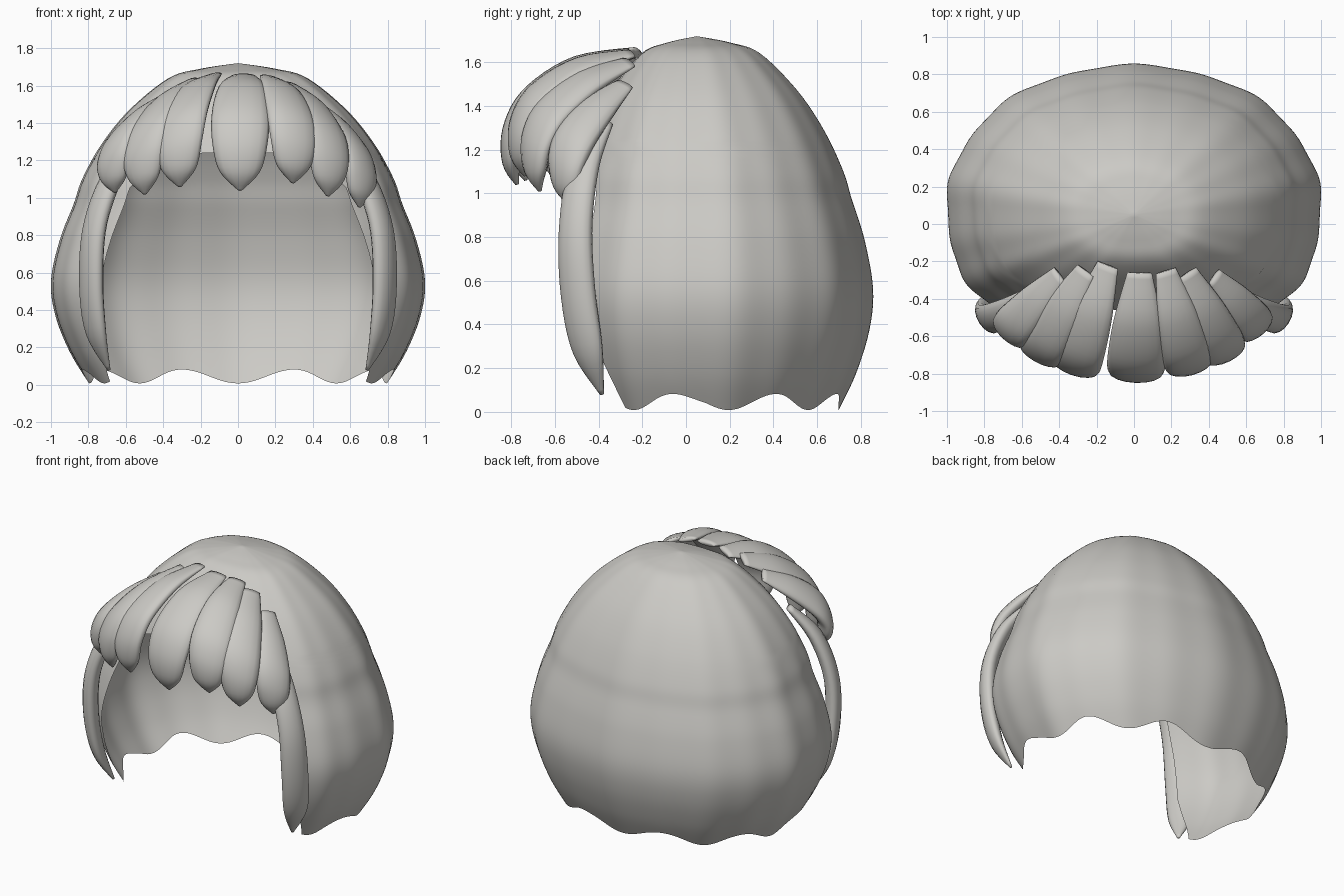
import bpy, bmesh, math
from mathutils import Vector

if "Cube" in bpy.data.objects:
    bpy.data.objects.remove(bpy.data.objects["Cube"])

hair = bpy.data.materials.new("pale_grey")
hair.diffuse_color = (0.60, 0.59, 0.56, 1)
hair.use_nodes = True
hair.node_tree.nodes["Principled BSDF"].inputs["Base Color"].default_value = hair.diffuse_color


def spline(keys, t):
    """Smooth curve through evenly spaced keys, t in 0..1."""
    k = [Vector(p) for p in keys]
    f = min(max(t, 0), 1) * (len(k) - 1)
    i = min(int(f), len(k) - 2)
    u = f - i
    a, b, c, d = k[max(i - 1, 0)], k[i], k[i + 1], k[min(i + 2, len(k) - 1)]
    return 0.5 * (2 * b + (c - a) * u + (2 * a - 5 * b + 4 * c - d) * u * u
                  + (3 * b - a - 3 * c + d) * u ** 3)


def table(keys, z):
    """Linear lookup in (z, value) pairs sorted by falling z."""
    for (z0, v0), (z1, v1) in zip(keys, keys[1:]):
        if z >= z1:
            return v0 + (v1 - v0) * min(max((z0 - z) / (z0 - z1), 0), 1)
    return keys[-1][1]


def finish(name, bm):
    bmesh.ops.remove_doubles(bm, verts=bm.verts, dist=0.0005)
    bmesh.ops.recalc_face_normals(bm, faces=bm.faces)
    me = bpy.data.meshes.new(name)
    bm.to_mesh(me)
    bm.free()
    me.materials.append(hair)
    ob = bpy.data.objects.new(name, me)
    bpy.context.collection.objects.link(ob)
    for p in me.polygons:
        p.use_smooth = True
    return ob


def add_grid(bm, rows):
    vs = [[bm.verts.new(p) for p in r] for r in rows]
    for r0, r1 in zip(vs, vs[1:]):
        for j in range(len(r0) - 1):
            bm.faces.new((r0[j], r0[j + 1], r1[j + 1], r1[j]))


# Main hair shell: profile of (height, half width), crown to hem
PROFILE = [(1.72, 0), (1.69, .2), (1.64, .37), (1.47, .58), (1.285, .73), (1.1, .832),
           (.965, .878), (.78, .95), (.56, .998), (.37, .975), (.17, .895), (0, .79)]
FINE = [spline(PROFILE, i / 66) for i in range(67)]
# Angle of the face opening's edge, measured from the front
EDGE = [(1.24, .18), (1.2, .4), (1.15, .556), (1.05, .68), (.7, .741), (.4, .77), (.2, .85), (0, .96)]
BROW = 1.24


def shell_point(z, s, phi):
    psi = abs(math.pi - phi)
    sn, cs = math.sin(phi), math.cos(phi)
    s *= 1 + .007 * math.cos(9 * psi) + .004 * math.cos(18 * psi)   # soft vertical flutes
    cy = .05 + .03 * min(1, (1.72 - z) / .8)
    x = math.copysign(abs(sn) ** (.82 if cs > 0 else .96), sn) * s
    if cs > 0:                                     # squarer front half
        return (x, cy - .7 * s * cs ** .82, z)
    return (x, cy + .77 * s * abs(cs) ** .96, z)


def hem(phi):                                      # scalloped lower edge
    return .045 - .037 * math.cos(9 * (math.pi - phi))


bm = bmesh.new()
sides, cap = [], []
levels = [(p[0], p[1]) for p in FINE]
k = next(i for i, l in enumerate(levels) if l[0] < BROW)
(z0, s0), (z1, s1) = levels[k - 1], levels[k]
levels.insert(k, (BROW, s0 + (s1 - s0) * (z0 - BROW) / (z0 - z1)))
half_widths = sorted(levels, reverse=True)
for z, s in levels:
    e = table(EDGE, z)
    row = []
    for j in range(161):
        phi = e + (2 * math.pi - 2 * e) * j / 160
        if z < .3:
            h = hem(phi)
            zz = h + z * (.3 - h) / .3
            row.append(shell_point(zz, table(half_widths, zz), phi))
        else:
            row.append(shell_point(z, s, phi))
    sides.append(row)
    if z >= BROW:
        cap.append([shell_point(z, s, -e + 2 * e * j / 12) for j in range(13)])
add_grid(bm, sides)
add_grid(bm, cap)
finish("hair_shell", bm)


def lock(name, path, widths, thick, across, steps=26, sides=16):
    """Flattened, tapering strand swept along a path."""
    bm = bmesh.new()
    rows = []
    for i in range(steps + 1):
        t = i / steps
        c = spline(path, t)
        tan = (spline(path, t + .02) - spline(path, t - .02)).normalized()
        w = (across - tan * across.dot(tan)).normalized()
        n = tan.cross(w)
        hw = max(spline([(v, 0, 0) for v in widths], t).x, .002)
        ht = max(spline([(v, 0, 0) for v in thick], t).x, .002)
        rows.append([c + w * hw * math.cos(a) + n * ht * math.sin(a)
                     for a in (2 * math.pi * j / sides for j in range(sides + 1))])
    add_grid(bm, rows)
    bmesh.ops.remove_doubles(bm, verts=bm.verts, dist=0.0005)
    bmesh.ops.holes_fill(bm, edges=[e for e in bm.edges if e.is_boundary], sides=0)
    return finish(name, bm)


# Fringe: root, furthest reach (x, y), tip height, width scale, early droop
FRINGE = [
    ((.03, -.26, 1.65), (.01, -.80), 1.04, 1.1, 0),
    ((-.14, -.22, 1.65), (-.32, -.76), 1.06, 1.0, .1),
    ((-.26, -.25, 1.62), (-.51, -.69), 1.02, .95, .55),
    ((-.40, -.27, 1.54), (-.67, -.575), 1.03, .85, 1),
    ((.17, -.25, 1.64), (.30, -.76), 1.08, .95, .1),
    ((.29, -.26, 1.60), (.49, -.69), 1.01, .9, .55),
    ((.43, -.28, 1.50), (.66, -.55), .95, .8, 1),
]
REACH = [0, .45, .82, .98, 1.0, .95]
DROP = [0, .10, .33, .58, .83, 1]
DROOP = [0, .2, .43, .64, .85, 1]
for i, (root, far, tip, size, sag) in enumerate(FRINGE):
    path = [(root[0] + (far[0] - root[0]) * f, root[1] + (far[1] - root[1]) * f,
             root[2] + (tip - root[2]) * (d + (g - d) * sag))
            for f, d, g in zip(REACH, DROP, DROOP)]
    out = Vector((far[0] - root[0], far[1] - root[1], 0)).normalized()
    lock(f"fringe_lock_{i + 1}", path,
         [v * size for v in (.06, .115, .14, .135, .1, .01)],
         (.015, .04, .05, .05, .042, .008), Vector((-out.y, out.x, -.8 * far[0])))

# Long locks framing the face
for side, label in ((-1, "left"), (1, "right")):
    path = [(side * x, y, z) for x, y, z in
            ((.54, -.36, 1.32), (.67, -.465, 1.12), (.765, -.505, .85),
             (.785, -.495, .55), (.76, -.45, .28), (.69, -.385, .08))]
    lock(f"{label}_side_lock", path, (.03, .075, .085, .09, .08, .01),
         (.02, .045, .05, .05, .04, .008), Vector((side * .55, .83, 0)))
